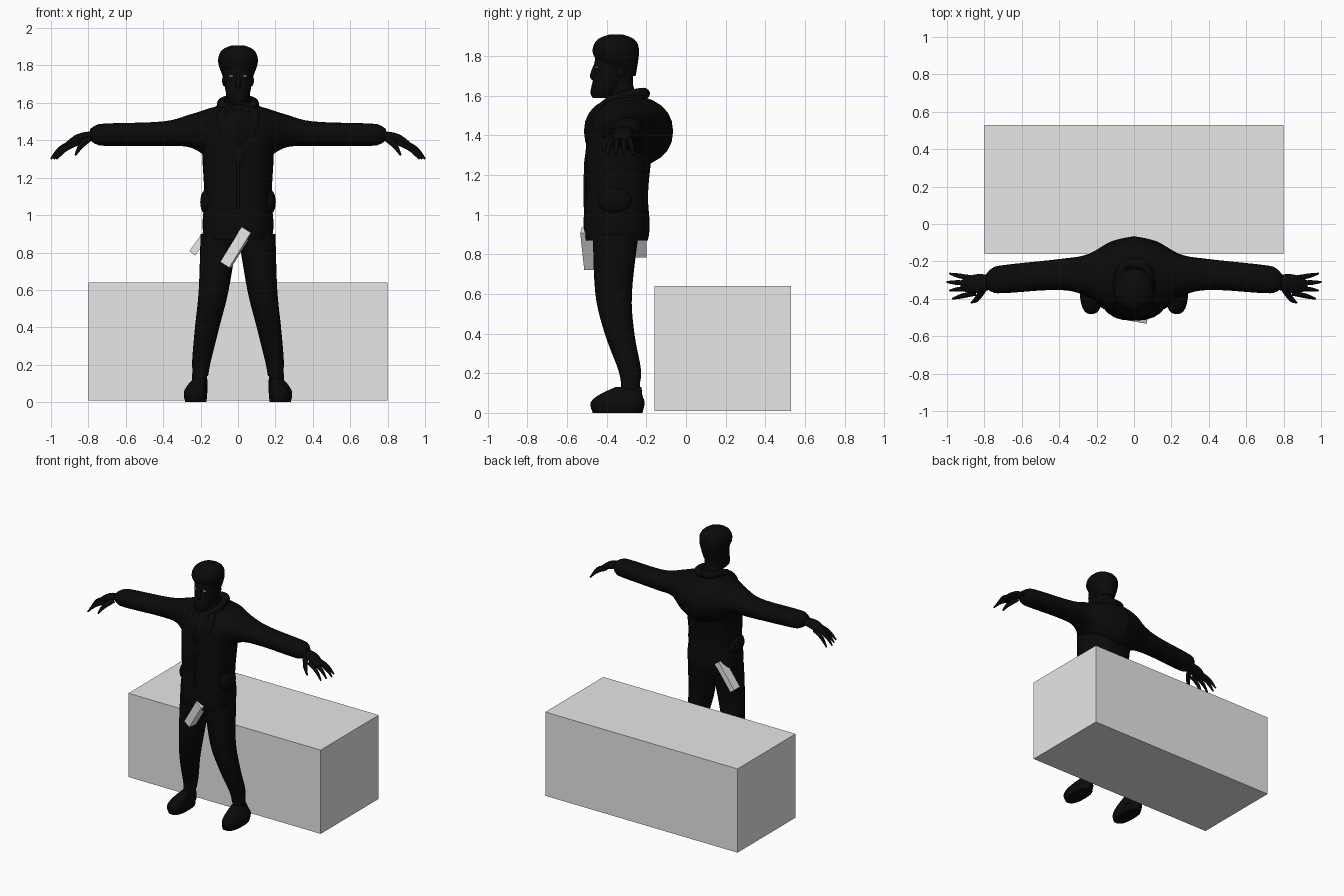
import bpy, bmesh, math
from mathutils import Vector, Matrix

if "Cube" in bpy.data.objects:
    bpy.data.objects.remove(bpy.data.objects["Cube"], do_unlink=True)

UP = Vector((0, 0, 1))
RIGHT = Vector((1, 0, 0))
DEPTH = Vector((0, 1, 0))


def material(name, value):
    mat = bpy.data.materials.new(name)
    mat.use_nodes = True
    colour = (value, value, value, 1)
    mat.diffuse_color = colour
    mat.node_tree.nodes["Principled BSDF"].inputs["Base Color"].default_value = colour
    return mat


black = material("black cloth", 0.003)
grey = material("pale grey", 0.8)


def finish(name, bm, mat, smooth=True, mirror=False):
    """Turn a bmesh into a shaded object, optionally mirrored across x."""
    bmesh.ops.recalc_face_normals(bm, faces=bm.faces)
    mesh = bpy.data.meshes.new(name)
    bm.to_mesh(mesh)
    bm.free()
    mesh.materials.append(mat)
    obj = bpy.data.objects.new(name, mesh)
    bpy.context.collection.objects.link(obj)
    if smooth:
        mesh.shade_smooth()
        mesh.set_sharp_from_angle(angle=1)
    if mirror:
        obj.modifiers.new("Mirror", "MIRROR")
    return obj


def spline(points, steps=5):
    """Catmull-Rom interpolation through points of x, y, z, radius."""
    pts = [Vector(p) for p in points]
    out = []
    for before, start, end, after in zip(pts[:1] + pts, pts, pts[1:], pts[2:] + pts[-1:]):
        leave, arrive = (end - before) / 2, (after - start) / 2
        for step in range(steps):
            t = step / steps
            ease = t * t * (3 - 2 * t)
            out.append(start.lerp(end, ease) + leave * t * (1 - t) ** 2 - arrive * t * t * (1 - t))
    return out + pts[-1:]


def rounded(value, power):
    """Push a sine or cosine outward to make a squarer oval."""
    return math.copysign(abs(value) ** (2 / power), value)


def tube(name, path, flat=1.0, ahead=None, power=2.0, mirror=False, sides=24):
    """Skin ovals along a path; flat scales their depth, ahead keeps them all parallel."""
    bm = bmesh.new()
    pts = spline(path)
    loops = []
    for before, here, after in zip(pts[:1] + pts, pts, pts[1:] + pts[-1:]):
        along = ahead or (after - before).to_3d().normalized()
        side = along.cross(DEPTH).normalized()
        front = side.cross(along) * flat
        loop = []
        for k in range(sides):
            angle = math.tau * k / sides
            offset = side * rounded(math.cos(angle), power) + front * rounded(math.sin(angle), power)
            loop.append(bm.verts.new(here.to_3d() + offset * here.w))
        loops.append(loop)
    for lower, upper in zip(loops, loops[1:]):
        for k in range(sides):
            bm.faces.new((lower[k - 1], lower[k], upper[k], upper[k - 1]))
    bm.faces.new(loops[0])
    bm.faces.new(loops[-1])
    return finish(name, bm, black, mirror=mirror)


def block(name, centre, size, tilt=0.0, turn=0.0):
    """Sharp box, leaned sideways by tilt and turned about the vertical."""
    bm = bmesh.new()
    place = (Matrix.Translation(centre) @ Matrix.Rotation(math.radians(turn), 4, "Z")
             @ Matrix.Rotation(math.radians(tilt), 4, "Y") @ Matrix.Diagonal((*size, 1)))
    bmesh.ops.create_cube(bm, size=1, matrix=place)
    return finish(name, bm, grey, smooth=False)


def ball(name, centre, size, mat):
    """Mirrored pair of ellipsoids."""
    bm = bmesh.new()
    place = Matrix.Translation(centre) @ Matrix.Diagonal((*size, 1))
    bmesh.ops.create_uvsphere(bm, u_segments=20, v_segments=12, radius=1, matrix=place)
    return finish(name, bm, mat, mirror=True)


# Large box behind the figure
block("large_box", (0, 0.185, 0.325), (1.6, 0.69, 0.63))

# Coat body from hem to neckline
tube("coat_body", [(0, -0.35, 0.87, 0.18), (0, -0.35, 0.95, 0.19), (0, -0.35, 1.1, 0.18),
                   (0, -0.34, 1.3, 0.19), (0, -0.32, 1.45, 0.19), (0, -0.3, 1.57, 0.13),
                   (0, -0.3, 1.61, 0.07)], flat=0.88, ahead=UP, power=2.4)

# Sleeves
tube("sleeve", [(0, -0.29, 1.42, 0.18), (0.12, -0.28, 1.43, 0.15), (0.25, -0.275, 1.45, 0.09),
                (0.4, -0.27, 1.435, 0.066), (0.7, -0.295, 1.43, 0.06), (0.76, -0.3, 1.43, 0.05),
                (0.79, -0.305, 1.43, 0.03)], flat=1.25, ahead=RIGHT, power=2.2, mirror=True)

# Hands: palm, four fanned fingers and a thumb
tube("palm", [(0.77, -0.31, 1.43, 0.02), (0.85, -0.32, 1.41, 0.025),
              (0.92, -0.33, 1.37, 0.015)], flat=2, mirror=True)
for i, finger in enumerate(("index", "middle", "ring", "little")):
    reach = 1 - 0.015 * abs(i - 2)
    root = -0.37 + 0.027 * i
    tip = -0.4 + 0.045 * i
    tube(finger + "_finger", [(reach - 0.12, root, 1.39, 0.014),
                              (reach - 0.05, (root + tip) / 2, 1.355, 0.013),
                              (reach, tip, 1.3, 0.005)], mirror=True, sides=10)
tube("thumb", [(0.8, -0.34, 1.41, 0.02), (0.84, -0.4, 1.37, 0.015),
               (0.87, -0.42, 1.32, 0.005)], mirror=True, sides=10)

# Trouser legs
tube("trouser_leg", [(0.2, -0.28, 0.14, 0.04), (0.195, -0.285, 0.22, 0.05),
                     (0.165, -0.335, 0.4, 0.065), (0.13, -0.365, 0.6, 0.08),
                     (0.1, -0.355, 0.9, 0.1)], flat=1.15, ahead=UP, power=2.3, mirror=True)

# Shoes with an ankle shaft
tube("shoe", [(0.225, -0.345, 0, 0.057), (0.228, -0.345, 0.05, 0.062), (0.22, -0.33, 0.09, 0.05),
              (0.205, -0.29, 0.13, 0.03)], flat=2.2, ahead=UP, power=2.5, mirror=True)
tube("ankle", [(0.205, -0.28, 0.05, 0.043), (0.205, -0.28, 0.2, 0.038)],
     flat=1.2, ahead=UP, mirror=True)

# Neck, head, hair and face
tube("neck", [(0, -0.31, 1.55, 0.08), (0, -0.33, 1.65, 0.064), (0, -0.33, 1.75, 0.066)], ahead=UP)
tube("head", [(0, -0.43, 1.587, 0.03), (0, -0.41, 1.62, 0.055), (0, -0.37, 1.7, 0.073),
              (0, -0.355, 1.8, 0.08)], flat=1.3, ahead=UP, power=2.3)
tube("hair", [(0, -0.32, 1.7, 0.06), (0, -0.335, 1.74, 0.08), (0, -0.353, 1.81, 0.105),
              (0, -0.353, 1.86, 0.1), (0, -0.353, 1.89, 0.075), (0, -0.353, 1.908, 0.03)],
     flat=1.1, ahead=UP, power=2.2)
tube("nose", [(0, -0.455, 1.76, 0.008), (0, -0.47, 1.7, 0.015), (0, -0.46, 1.68, 0.008)], sides=10)
ball("ear", (0.075, -0.33, 1.72), (0.01, 0.02, 0.03), black)
ball("eye", (0.036, -0.45, 1.743), (0.013, 0.01, 0.005), grey)

# Collar, lapels, front seam and side pockets
tube("collar", [(0.02, -0.43, 1.54, 0.02), (0.085, -0.35, 1.59, 0.025),
                (0.06, -0.23, 1.61, 0.028), (0, -0.21, 1.61, 0.028)], mirror=True)
tube("lapel", [(0.08, -0.41, 1.57, 0.02), (0.08, -0.465, 1.48, 0.028),
               (0.01, -0.51, 1.27, 0.006)], flat=0.5, mirror=True)
tube("front_seam", [(0, -0.505, 1.28, 0.008), (0, -0.51, 1.1, 0.008), (0, -0.5, 0.89, 0.008)], sides=10)
ball("side_pocket", (0.165, -0.36, 1.07), (0.037, 0.085, 0.07), black)

# Pale slabs at the front and back of the waist
block("front_slab", (-0.008, -0.487, 0.828), (0.058, 0.065, 0.22), tilt=32, turn=-10)
block("back_slab", (-0.18, -0.235, 0.885), (0.04, 0.07, 0.22), tilt=36)
